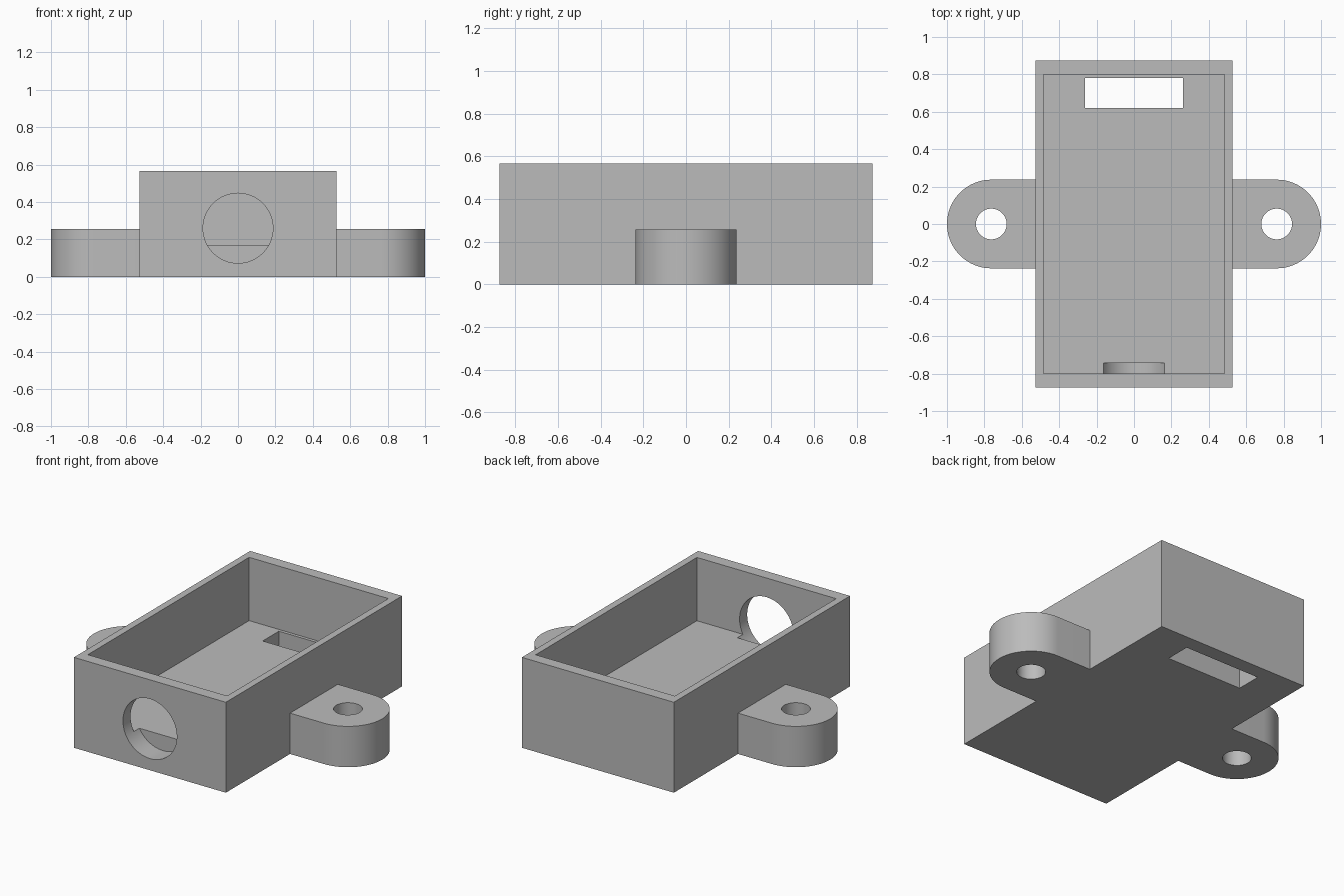
import bpy, bmesh
from math import sin, cos, pi, radians
from mathutils import Matrix

cube = bpy.data.objects.get("Cube")
if cube:
    bpy.data.objects.remove(cube, do_unlink=True)

grey = bpy.data.materials.new("plain grey")
grey.use_nodes = True
colour = (0.5, 0.5, 0.5, 1)
grey.diffuse_color = colour
grey.node_tree.nodes["Principled BSDF"].inputs["Base Color"].default_value = colour


def finish(name, bm):
    bmesh.ops.recalc_face_normals(bm, faces=bm.faces)
    mesh = bpy.data.meshes.new(name)
    bm.to_mesh(mesh)
    bm.free()
    mesh.materials.append(grey)
    obj = bpy.data.objects.new(name, mesh)
    bpy.context.collection.objects.link(obj)
    return obj


def box(name, low, high):
    bm = bmesh.new()
    bmesh.ops.create_cube(bm, size=1)
    for v in bm.verts:
        v.co = [a + (b - a) * (c + 0.5) for a, b, c in zip(low, high, v.co)]
    return finish(name, bm)


def cylinder(name, radius, depth, centre, turn=0):
    bm = bmesh.new()
    bmesh.ops.create_cone(bm, cap_ends=True, segments=64, radius1=radius, radius2=radius,
                          depth=depth, matrix=Matrix.Translation(centre) @ Matrix.Rotation(turn, 4, 'X'))
    return finish(name, bm)


def lug(name, side):
    # Tab with a rounded outer end, rooted inside the side wall
    bm = bmesh.new()
    outline = [(0.505, -LUG_R)]
    outline += [(LUG_X + LUG_R * cos(a), LUG_R * sin(a))
                for a in (-pi / 2 + pi * i / 40 for i in range(41))]
    outline.append((0.505, LUG_R))
    face = bm.faces.new([bm.verts.new((side * x, y, 0)) for x, y in outline])
    top = bmesh.ops.extrude_face_region(bm, geom=[face])["geom"]
    bmesh.ops.translate(bm, vec=(0, 0, LUG_H),
                        verts=[g for g in top if isinstance(g, bmesh.types.BMVert)])
    return finish(name, bm)


def combine(target, tool, operation):
    mod = target.modifiers.new(tool.name, 'BOOLEAN')
    mod.operation = operation
    mod.solver = 'EXACT'
    mod.object = tool
    bpy.context.view_layer.objects.active = target
    bpy.ops.object.modifier_apply(modifier=mod.name)
    bpy.data.objects.remove(tool, do_unlink=True)


W, L, H = 0.527, 0.873, 0.567
LUG_X, LUG_R, LUG_H = 0.763, 0.237, 0.256

# Outer block with a mounting lug on each side
case = box("open_case", (-W, -L, 0), (W, L, H))
for side, label in ((1, "left"), (-1, "right")):
    combine(case, lug(label + "_lug", side), 'UNION')
    combine(case, cylinder(label + "_screw_hole", 0.082, 1, (side * LUG_X, 0, 0.2)), 'DIFFERENCE')

# Open cavity, slot through the floor, round port in the front wall
combine(case, box("cavity", (-0.483, -0.798, 0.17), (0.483, 0.8, 1)), 'DIFFERENCE')
combine(case, box("floor_slot", (-0.263, 0.62, -0.1), (0.263, 0.78, 0.4)), 'DIFFERENCE')
combine(case, cylinder("front_port", 0.187, 0.26, (0, -L, 0.26), pi / 2), 'DIFFERENCE')

bpy.ops.object.select_all(action='DESELECT')
case.select_set(True)
bpy.context.view_layer.objects.active = case
bpy.ops.object.shade_smooth_by_angle(angle=radians(30))
